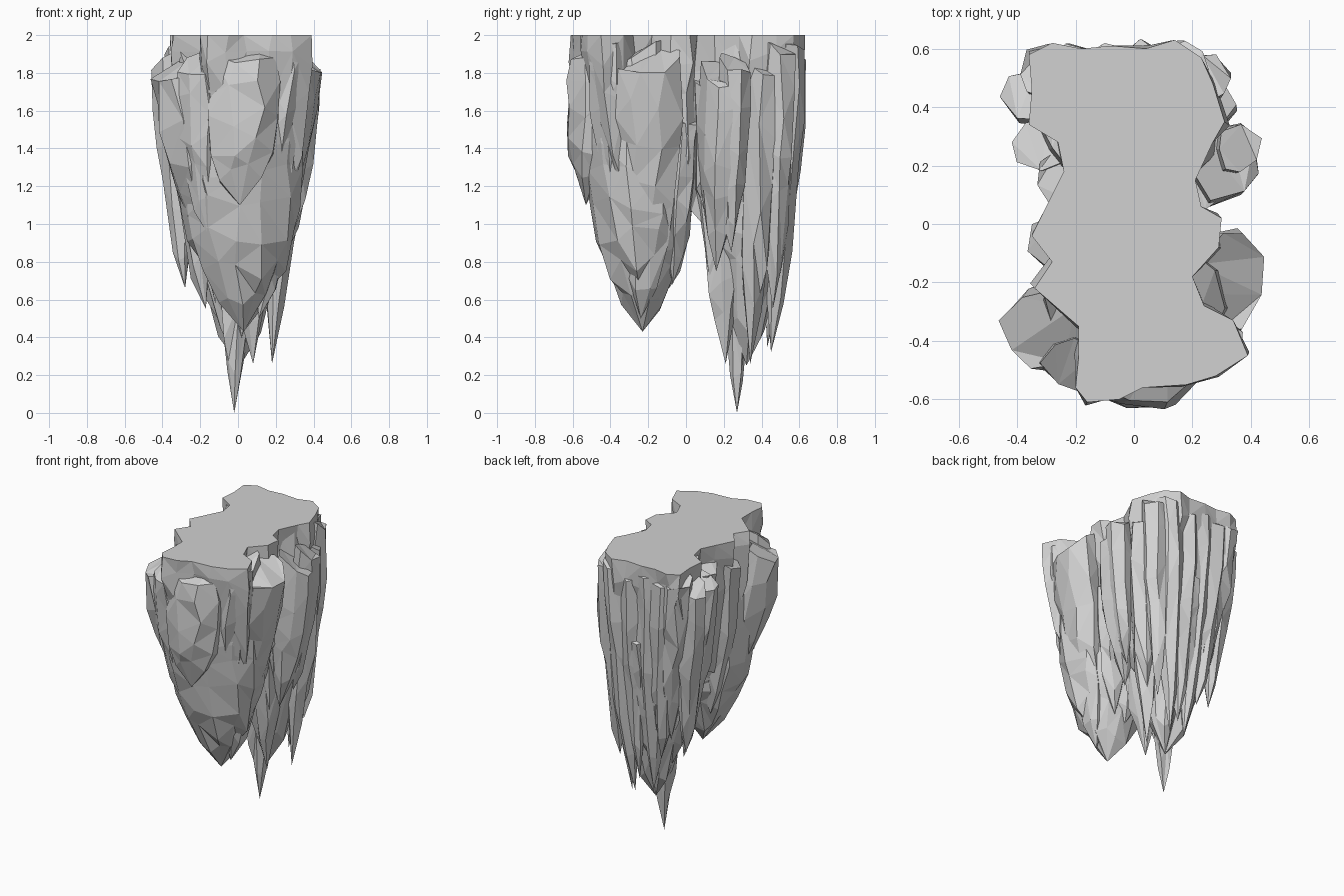
import bpy, bmesh, math, random
from mathutils import Vector

cube = bpy.data.objects.get("Cube")
if cube:
    bpy.data.objects.remove(cube, do_unlink=True)

stone = bpy.data.materials.new("grey_stone")
stone.use_nodes = True
GREY = (0.64, 0.64, 0.64, 1)
stone.diffuse_color = GREY
stone.node_tree.nodes["Principled BSDF"].inputs["Base Color"].default_value = GREY


def loft(name, rings, tip=None):
    """Skin a stack of equal rings (top first) into a faceted rock."""
    bm = bmesh.new()
    loops = [[bm.verts.new(p) for p in ring] for ring in rings]
    n = len(loops[0])
    bm.faces.new(loops[0])
    for a, b in zip(loops, loops[1:]):
        for i in range(n):
            j = (i + 1) % n
            bm.faces.new((a[i], b[i], b[j], a[j]))
    if tip:
        end = bm.verts.new(tip)
        for i in range(n):
            bm.faces.new((loops[-1][i], end, loops[-1][(i + 1) % n]))
    else:
        bm.faces.new(loops[-1][::-1])
    bmesh.ops.triangulate(bm, faces=bm.faces)
    bmesh.ops.recalc_face_normals(bm, faces=bm.faces)
    mesh = bpy.data.meshes.new(name)
    bm.to_mesh(mesh)
    bm.free()
    mesh.materials.append(stone)
    ob = bpy.data.objects.new(name, mesh)
    bpy.context.collection.objects.link(ob)


def spire(name, centre, radius, top, tip, sides=8, power=2.4, levels=5, rough=0.12):
    """Hanging rock column: ridged all the way down, its top sloping up to the slab."""
    rng = random.Random(name)
    ridges = [1 + rng.uniform(-rough, rough) for _ in range(sides)]
    turn = rng.random() * math.tau
    inward = -Vector(centre).normalized()
    rings = []
    for k in range(levels):
        t = k / levels
        s = 1 - t ** power if k else 0.9
        ring = []
        for i in range(sides):
            a = turn + math.tau * (i + rng.uniform(-0.2, 0.2)) / sides
            r = s * ridges[i] * (1 + rng.uniform(-rough, rough) * 0.6)
            off = Vector((radius[0] * r * math.cos(a), radius[1] * r * math.sin(a)))
            z = top + (tip[2] - top) * t
            if k:
                z += rng.uniform(-0.4, 0.4) * (top - tip[2]) / levels
            else:
                z = min(1.98, z + 0.7 * max(0, off.dot(inward) + radius[0] * 0.4) + rng.uniform(-0.03, 0))
            ring.append((centre[0] + (tip[0] - centre[0]) * t + off.x,
                         centre[1] + (tip[1] - centre[1]) * t + off.y, z))
        rings.append(ring)
    loft(name, rings, tip)


# Flat-topped slab, its outline given in hundredths
OUTLINE = [(-20, -56), (-16, -61), (-5, -60), (3, -56), (18, -55), (28, -52), (39, -45),
           (34, -33), (24, -28), (20, -18), (29, -8), (30, 2), (23, 6), (21, 15), (27, 28),
           (31, 35), (27, 48), (23, 57), (14, 63), (4, 60), (-8, 61), (-18, 60), (-28, 62),
           (-36, 58), (-35, 46), (-36, 34), (-26, 28), (-24, 18), (-29, 8), (-35, -4),
           (-28, -13), (-34, -22), (-19, -35), (-19, -46)]
rng = random.Random(4)
slab = []
for z, grow in ((2, 1), (1.86, 1), (1.65, 0.95), (1.35, 0.83), (1.05, 0.6)):
    j = 0 if z == 2 else 0.018
    slab.append([(x / 100 * grow + rng.uniform(-j, j), y / 100 * grow + rng.uniform(-j, j),
                  z if z == 2 else z + rng.uniform(-0.06, 0.06)) for x, y in OUTLINE])
loft("flat_top_slab", slab)

# Blunt front mass with its shoulders
spire("front_mass", (0, -0.29), (0.34, 0.28), 1.8, (0.03, -0.23, 0.43), 12, 3.9, 8, 0.05)
spire("front_bulge", (0.03, -0.49), (0.21, 0.135), 1.88, (0.01, -0.53, 1.1), 8, 4, 5, 0.06)
spire("front_right_shoulder", (-0.31, -0.36), (0.15, 0.16), 1.78, (-0.15, -0.28, 0.72), 8, 2.6)
spire("front_right_knob", (-0.21, -0.48), (0.13, 0.1), 1.82, (-0.16, -0.42, 0.95), 7, 3)
spire("front_left_shoulder", (0.335, -0.19), (0.13, 0.18), 1.83, (0.11, -0.24, 0.5), 8, 3.2, 6, 0.08)
spire("front_left_corner", (0.27, -0.41), (0.12, 0.11), 1.95, (0.18, -0.37, 0.95), 7, 2.6)
spire("waist_left", (0.19, -0.02), (0.11, 0.09), 1.55, (0.1, -0.07, 0.68), 7, 4, 6)
spire("waist_core", (0.01, -0.02), (0.2, 0.09), 1.5, (0, -0.09, 0.66), 8, 4, 6)
spire("waist_right", (-0.25, -0.07), (0.13, 0.11), 1.82, (-0.12, -0.1, 0.7), 7, 3)

# Long back mass ending in a sharp point
spire("back_mass", (-0.02, 0.35), (0.32, 0.265), 1.95, (0.01, 0.32, 0.25), 14, 3, 7, 0.06)
spire("long_point", (-0.02, 0.28), (0.14, 0.14), 1.2, (-0.02, 0.27, 0), 7, 1.6)

# Narrow columns wrapped around the back: centre, radius, top, tip
COLUMNS = [
    ((0.31, 0.21), 0.135, 1.75, (0.21, 0.16, 0.75)),
    ((0.36, 0.26), 0.085, 1.83, (0.26, 0.24, 0.85)),
    ((0.25, 0.41), 0.11, 1.8, (0.18, 0.34, 0.26)),
    ((0.25, 0.5), 0.1, 1.92, (0.19, 0.46, 0.55)),
    ((0.16, 0.54), 0.1, 1.95, (0.08, 0.45, 0.32)),
    ((0.03, 0.53), 0.1, 1.9, (0.03, 0.47, 0.42)),
    ((-0.1, 0.53), 0.1, 1.93, (-0.05, 0.43, 0.35)),
    ((-0.2, 0.53), 0.1, 1.9, (-0.13, 0.46, 0.6)),
    ((-0.3, 0.52), 0.11, 1.92, (-0.2, 0.45, 0.75)),
    ((-0.36, 0.44), 0.105, 1.84, (-0.28, 0.4, 0.66)),
    ((-0.32, 0.27), 0.11, 1.8, (-0.17, 0.27, 0.55)),
    ((-0.24, 0.16), 0.11, 1.86, (-0.12, 0.2, 0.58)),
    ((0.21, 0.13), 0.1, 1.72, (0.12, 0.17, 0.6)),
    ((0.02, 0.15), 0.12, 1.5, (0.02, 0.22, 0.4)),
    ((0.1, 0.2), 0.12, 1.4, (0.08, 0.21, 0.26)),
]
for k, (centre, r, top, tip) in enumerate(COLUMNS):
    spire(f"back_column_{k + 1}", centre, (r, r), top, tip, 7, 2.8, 5, 0.1)

# Small chips clinging to the back wall
for k in range(7):
    a = math.radians(-5 + 190 * k / 6)
    x, y = 0.25 * math.cos(a) - 0.02, 0.36 + 0.19 * math.sin(a)
    top = rng.uniform(1.2, 1.6)
    spire(f"wall_chip_{k + 1}", (x, y), (0.065, 0.065), top,
          (x * 0.75, 0.34 + (y - 0.34) * 0.8, top - rng.uniform(0.45, 0.65)), 5, 2, 3)
